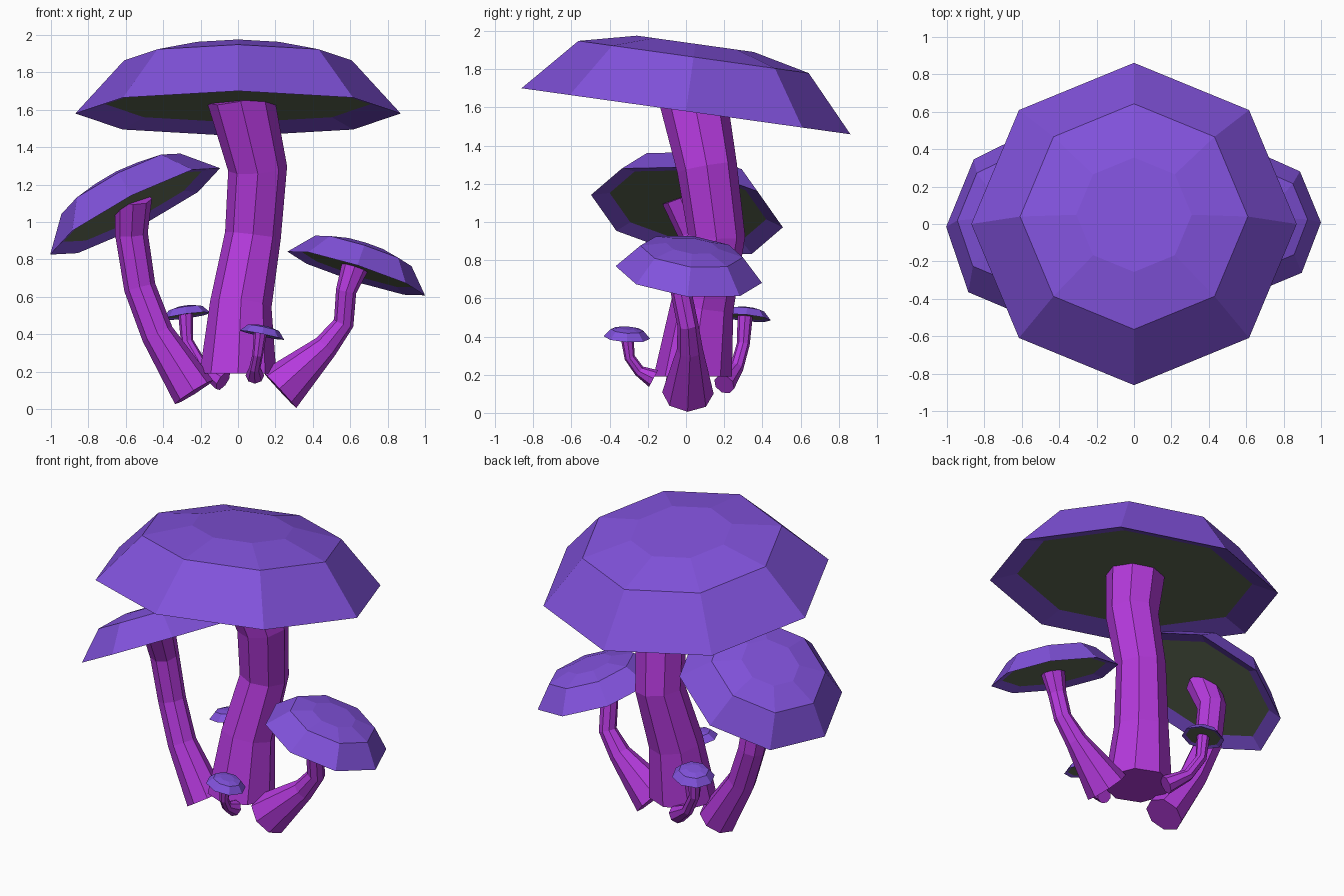
import bpy, bmesh
from math import cos, sin, pi
from mathutils import Vector

if "Cube" in bpy.data.objects:
    bpy.data.objects.remove(bpy.data.objects["Cube"])

SIDES = 8


def material(name, rgb):
    m = bpy.data.materials.new(name)
    m.diffuse_color = (*rgb, 1)
    m.use_nodes = True
    m.node_tree.nodes["Principled BSDF"].inputs["Base Color"].default_value = m.diffuse_color
    return m


CAP = material("cap_violet", (0.22, 0.084, 0.71))
GILL = material("gill_olive", (0.13, 0.16, 0.10))
STEM = material("stem_magenta", (0.46, 0.042, 0.72))


def loft(name, rings, mats):
    """Join octagon rings (centre, normal, radius); close both ends.
    The first end face takes the last material."""
    bm = bmesh.new()
    loops = []
    for centre, normal, r in rings:
        q = Vector((0, 0, 1)).rotation_difference(normal)
        loops.append([bm.verts.new(centre + q @ Vector(
            (r * cos(2 * pi * i / SIDES), r * sin(2 * pi * i / SIDES), 0)))
            for i in range(SIDES)])
    for a, b in zip(loops, loops[1:]):
        for i in range(SIDES):
            j = (i + 1) % SIDES
            bm.faces.new((a[i], a[j], b[j], b[i]))
    end = bm.faces.new(loops[0][::-1])
    end.material_index = len(mats) - 1
    bm.faces.new(loops[-1])
    bmesh.ops.recalc_face_normals(bm, faces=bm.faces)
    me = bpy.data.meshes.new(name)
    bm.to_mesh(me)
    bm.free()
    for m in mats:
        me.materials.append(m)
    ob = bpy.data.objects.new(name, me)
    bpy.context.collection.objects.link(ob)
    return ob


# cap profile as fractions of rim radius: gill edge, rim, shoulder, flat crown
PROFILE = [(0.816, 0.058), (1, 0), (0.70, 0.33), (0.355, 0.41)]


def cap(name, centre, radius, slope):
    n = Vector((-slope[0], -slope[1], 1)).normalized()
    c = Vector(centre)
    loft(name, [(c + n * h * radius, n, r * radius) for r, h in PROFILE], [CAP, GILL])


def stem(name, points):
    """points: x, y, z, radius from base to top"""
    p = [Vector(q[:3]) for q in points]
    rings = []
    for i, q in enumerate(points):
        t = Vector()
        if i > 0:
            t += (p[i] - p[i - 1]).normalized()
        if i < len(p) - 1:
            t += (p[i + 1] - p[i]).normalized()
        if name == "main_stem" and i == 0:
            t = Vector((0, 0, 1))
        rings.append((p[i], t.normalized(), q[3]))
    loft(name, rings, [STEM])


# main mushroom
cap("main_cap", (0, 0, 1.58), 0.87, (0, -0.14))
stem("main_stem", [(0, 0.035, 0.19, 0.205), (0.015, 0.085, 0.56, 0.165),
                   (0.08, 0.16, 0.93, 0.15), (0.105, 0.11, 1.285, 0.158),
                   (0.01, 0.03, 1.68, 0.18)])

# left mushroom
cap("left_cap", (-0.55, 0.005, 1.057), 0.51, (0.517, -0.19))
stem("left_stem", [(-0.235, 0.0, 0.09, 0.12), (-0.43, 0.03, 0.40, 0.088),
                   (-0.525, 0.06, 0.65, 0.085), (-0.57, 0.045, 0.94, 0.088),
                   (-0.56, -0.03, 1.13, 0.1)])

# right mushroom
cap("right_cap", (0.632, 0.015, 0.725), 0.386, (-0.32, -0.12))
stem("right_stem", [(0.22, 0.01, 0.105, 0.135), (0.47, 0.02, 0.335, 0.068),
                    (0.565, 0.01, 0.46, 0.055), (0.578, -0.025, 0.63, 0.055),
                    (0.625, -0.01, 0.76, 0.073)])

# small front mushroom
cap("front_small_cap", (0.128, -0.31, 0.395), 0.122, (-0.21, -0.06))
stem("front_small_stem", [(0.09, -0.17, 0.18, 0.05), (0.09, -0.245, 0.22, 0.03),
                          (0.105, -0.295, 0.29, 0.028), (0.12, -0.31, 0.41, 0.035)])

# small back mushroom
cap("back_small_cap", (-0.275, 0.315, 0.497), 0.13, (0.14, -0.10))
stem("back_small_stem", [(-0.08, 0.2, 0.15, 0.058), (-0.20, 0.265, 0.235, 0.036),
                         (-0.272, 0.3, 0.36, 0.034), (-0.28, 0.31, 0.51, 0.04)])
